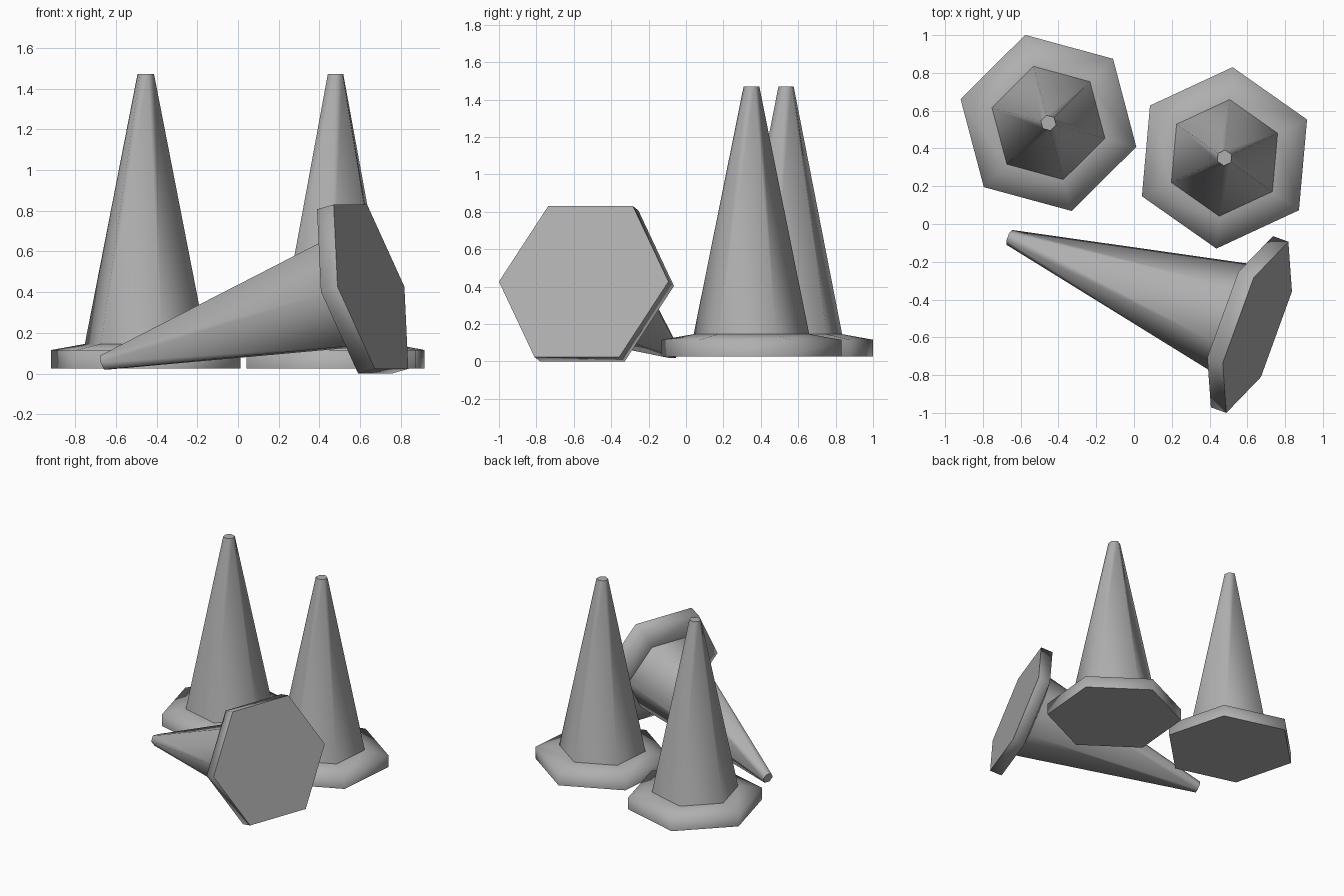
import bpy, bmesh, math
from mathutils import Matrix, Vector

if "Cube" in bpy.data.objects:
    bpy.data.objects.remove(bpy.data.objects["Cube"])

SIDES = 6
# (radius, height): base rim, sloped shoulder, tapered body, tip
PROFILE = [(0.482, 0.0), (0.482, 0.09), (0.31, 0.12), (0.042, 1.445)]
SHARP_RINGS = (0, 2, 3)  # underside, foot of the body, tip

grey = bpy.data.materials.new("dark_grey")
grey.diffuse_color = (0.43, 0.43, 0.43, 1)
grey.use_nodes = True
grey.node_tree.nodes["Principled BSDF"].inputs["Base Color"].default_value = grey.diffuse_color


def traffic_cone(name, matrix):
    bm = bmesh.new()
    rings = []
    for r, z in PROFILE:
        angles = [2 * math.pi * i / SIDES for i in range(SIDES)]
        rings.append([bm.verts.new((r * math.cos(a), r * math.sin(a), z)) for a in angles])
    for low, high in zip(rings, rings[1:]):
        for i in range(SIDES):
            j = (i + 1) % SIDES
            bm.faces.new((low[i], low[j], high[j], high[i]))
    bm.faces.new(rings[0][::-1])
    bm.faces.new(rings[-1])
    # smooth around the sides and over the rim, sharp at the chosen rings
    for face in bm.faces:
        face.smooth = True
    for k in SHARP_RINGS:
        for i in range(SIDES):
            bm.edges.get((rings[k][i], rings[k][(i + 1) % SIDES])).smooth = False
    mesh = bpy.data.meshes.new(name)
    bm.to_mesh(mesh)
    bm.free()
    mesh.materials.append(grey)
    obj = bpy.data.objects.new(name, mesh)
    bpy.context.collection.objects.link(obj)
    obj.matrix_world = matrix
    return obj


def upright(x, y, degrees):
    return Matrix.Translation((x, y, 0.026)) @ Matrix.Rotation(math.radians(degrees), 4, 'Z')


# two standing cones
traffic_cone("standing_cone_left", upright(-0.453, 0.535, -15.2))
traffic_cone("standing_cone_right", upright(0.479, 0.35, 24.9))

# fallen cone, resting on its tip and one edge of its base
base = Vector((0.653, -0.547, 0.427))
axis = Vector((-1.305, 0.473, -0.37)).normalized()
side = Vector((axis.y, -axis.x, 0)).normalized()
across = axis.cross(side)
rotation = Matrix((side, across, axis)).transposed().to_4x4()
traffic_cone("fallen_cone", Matrix.Translation(base) @ rotation)
